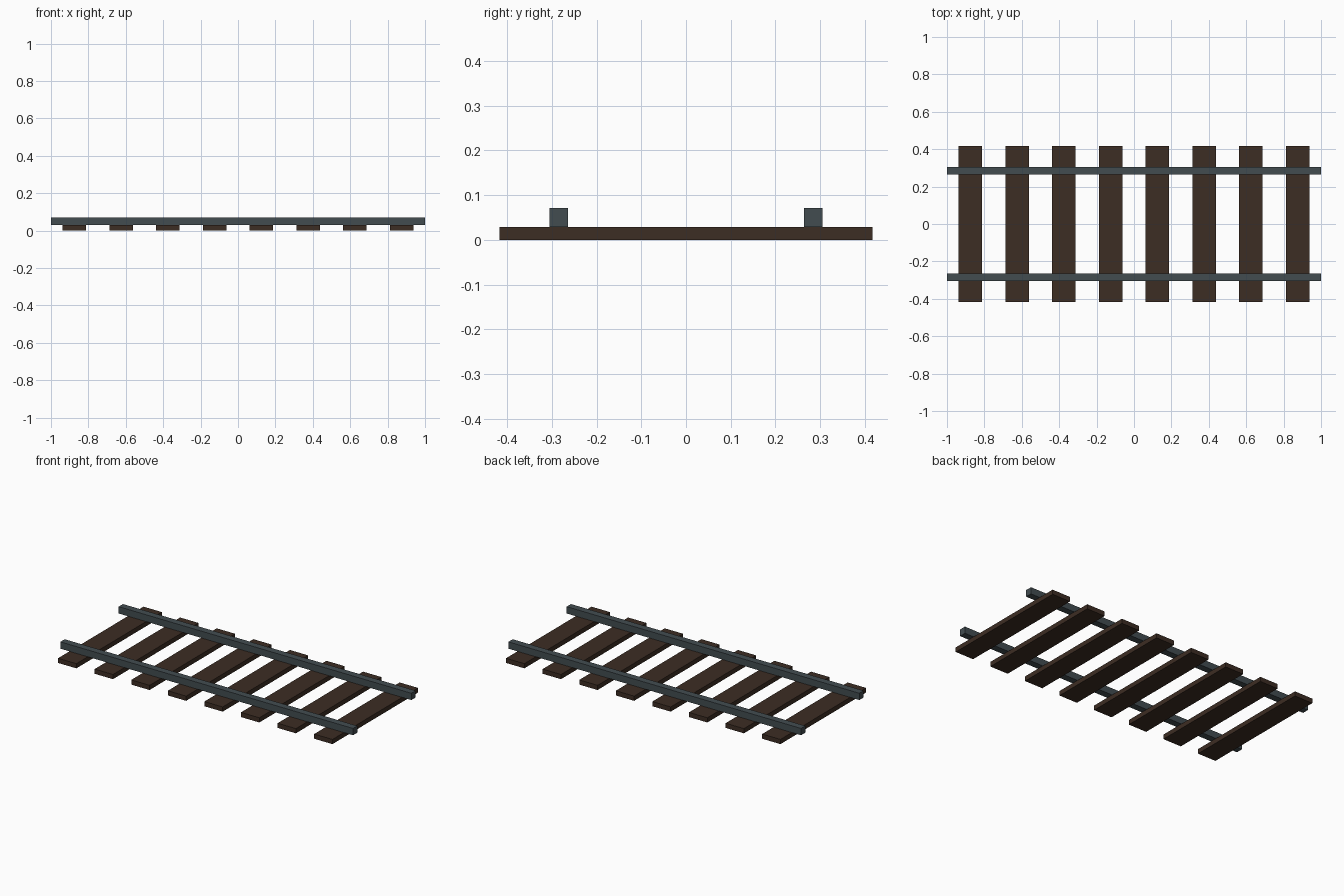
import bpy

if "Cube" in bpy.data.objects:
    bpy.data.objects.remove(bpy.data.objects["Cube"])


def material(name, rgb):
    m = bpy.data.materials.new(name)
    m.diffuse_color = (*rgb, 1.0)
    m.use_nodes = True
    m.node_tree.nodes["Principled BSDF"].inputs["Base Color"].default_value = m.diffuse_color
    return m


steel = material("blue grey steel", (0.055, 0.073, 0.081))
wood = material("dark brown wood", (0.046, 0.026, 0.017))


def box(name, x, y, z, mat):
    """Box from (min, max) ranges on each axis."""
    r = (x, y, z)
    bpy.ops.mesh.primitive_cube_add(size=1, location=[(a + b) / 2 for a, b in r])
    ob = bpy.context.object
    ob.name = name
    ob.scale = [b - a for a, b in r]
    bpy.ops.object.transform_apply(location=False, rotation=False, scale=True)
    ob.data.materials.append(mat)


# Wooden sleepers, evenly spaced
for i in range(8):
    cx = -0.875 + 0.25 * i
    box(f"sleeper_{i + 1}", (cx - 0.0625, cx + 0.0625), (-0.417, 0.417), (0, 0.029), wood)

# Two square rails resting on the sleepers
for name, cy in (("front_rail", -0.2845), ("back_rail", 0.2845)):
    box(name, (-1, 1), (cy - 0.021, cy + 0.021), (0.029, 0.071), steel)
